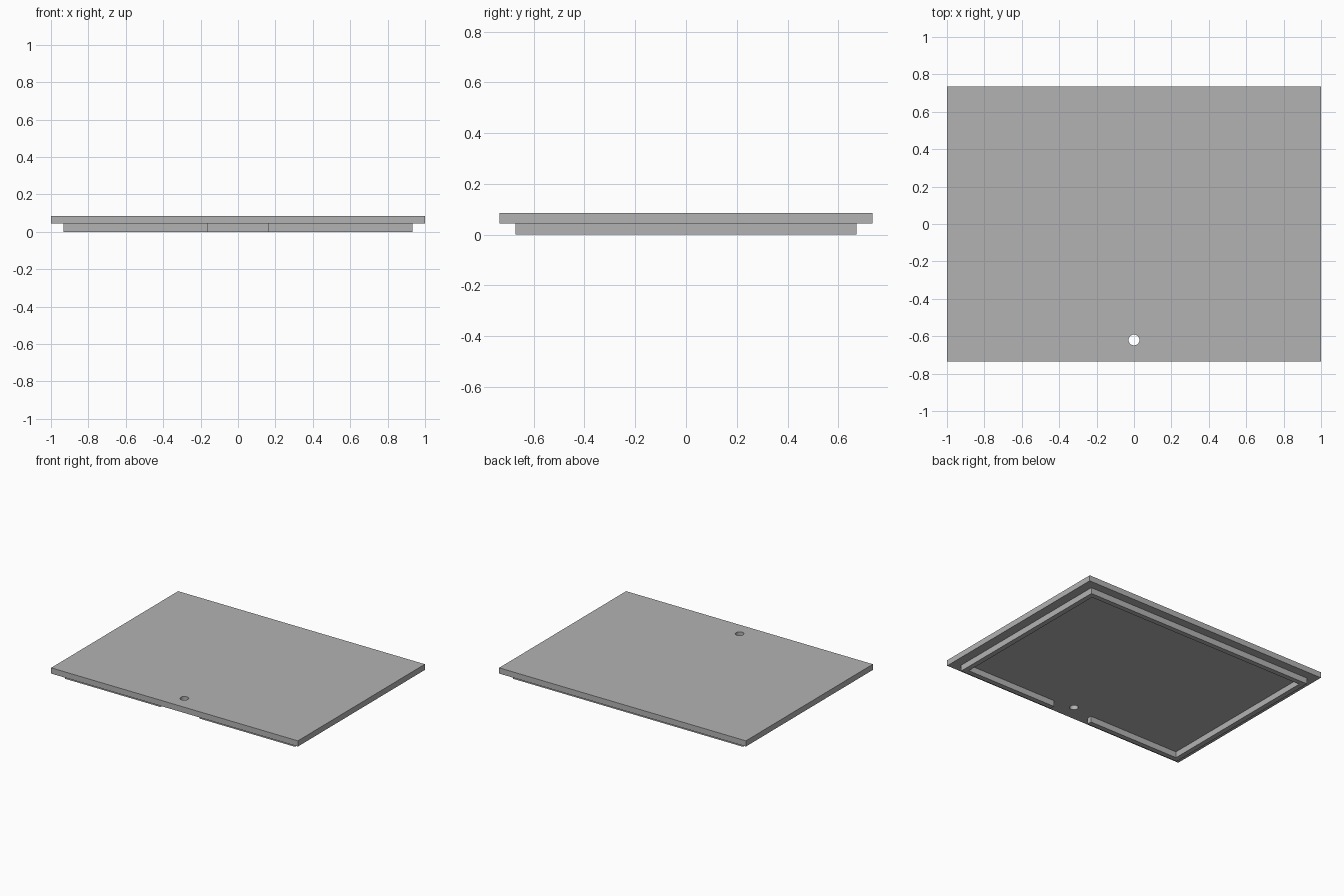
import bpy, bmesh, math

if "Cube" in bpy.data.objects:
    bpy.data.objects.remove(bpy.data.objects["Cube"], do_unlink=True)

HALF_X, HALF_Y = 1.0, 0.735        # lid plate
RIM_X, RIM_Y = 0.933, 0.672        # outer size of the rim
WALL, GAP = 0.037, 0.16            # rim thickness, half width of front gap
SEAM, TOP = 0.044, 0.086           # plate underside and top
HOLE_Y, HOLE_R = -0.62, 0.029

grey = bpy.data.materials.new("matte_grey")
grey.use_nodes = True
colour = (0.45, 0.45, 0.45, 1)
grey.diffuse_color = colour
grey.node_tree.nodes["Principled BSDF"].inputs["Base Color"].default_value = colour


def extrude_outline(name, loops, bottom, top):
    """Fill flat outlines (inner loops become holes) and extrude them upward."""
    bm = bmesh.new()
    edges = []
    for loop in loops:
        verts = [bm.verts.new((x, y, bottom)) for x, y in loop]
        edges += [bm.edges.new((verts[i - 1], verts[i])) for i in range(len(verts))]
    bmesh.ops.triangle_fill(bm, edges=edges, use_beauty=True, normal=(0, 0, 1))
    result = bmesh.ops.extrude_face_region(bm, geom=bm.faces[:], use_keep_orig=True)
    moved = [v for v in result["geom"] if isinstance(v, bmesh.types.BMVert)]
    bmesh.ops.translate(bm, verts=moved, vec=(0, 0, top - bottom))
    bmesh.ops.recalc_face_normals(bm, faces=bm.faces[:])
    mesh = bpy.data.meshes.new(name)
    bm.to_mesh(mesh)
    bm.free()
    mesh.materials.append(grey)
    obj = bpy.data.objects.new(name, mesh)
    bpy.context.collection.objects.link(obj)
    return obj


def rectangle(x, y):
    return [(-x, -y), (x, -y), (x, y), (-x, y)]


# Lid plate with a round finger hole near the front
circle = [(HOLE_R * math.cos(a), HOLE_Y + HOLE_R * math.sin(a))
          for a in (math.tau * i / 32 for i in range(32))]
plate = extrude_outline("lid_plate", [rectangle(HALF_X, HALF_Y), circle], SEAM, TOP)

# Locating rim beneath, open in the middle of the front side
ix, iy = RIM_X - WALL, RIM_Y - WALL
half = [(GAP, -RIM_Y), (RIM_X, -RIM_Y), (RIM_X, RIM_Y)]
inner = [(ix, iy), (ix, -iy), (GAP, -iy)]
outline = (half + [(-x, y) for x, y in reversed(half)]
           + [(-x, y) for x, y in reversed(inner)] + inner)
rim = extrude_outline("locating_rim", [outline], 0, SEAM)

# Round the hole wall while keeping every corner crisp
bpy.ops.object.select_all(action="DESELECT")
plate.select_set(True)
bpy.context.view_layer.objects.active = plate
bpy.ops.object.shade_smooth_by_angle(angle=math.radians(30))
